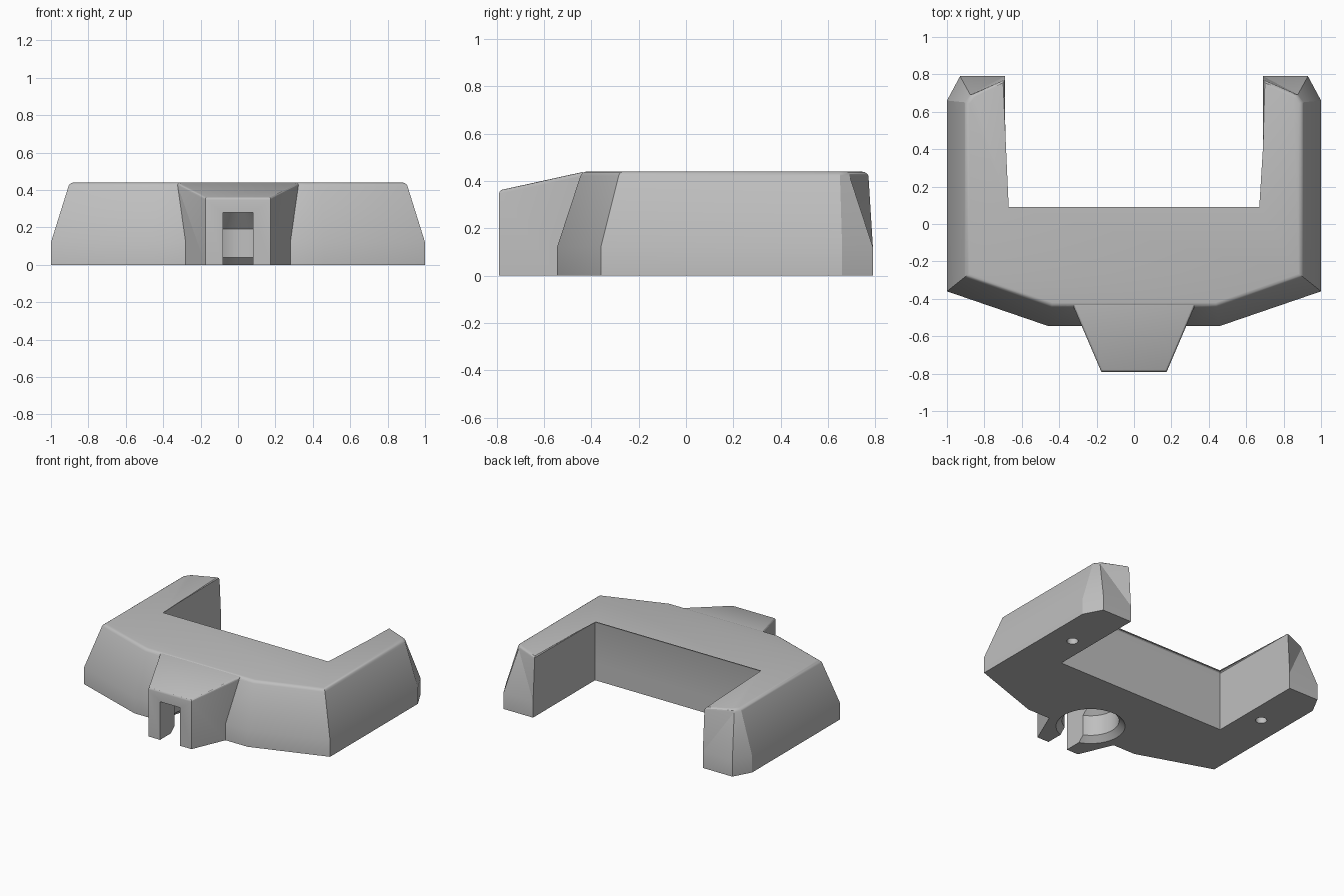
import bpy, bmesh, math

if "Cube" in bpy.data.objects:
    bpy.data.objects.remove(bpy.data.objects["Cube"], do_unlink=True)

grey = bpy.data.materials.new("plain grey")
grey.use_nodes = True
COLOUR = (0.52, 0.52, 0.52, 1)
grey.diffuse_color = COLOUR
grey.node_tree.nodes["Principled BSDF"].inputs["Base Color"].default_value = COLOUR


def finish(bm, name):
    bmesh.ops.recalc_face_normals(bm, faces=bm.faces)
    mesh = bpy.data.meshes.new(name)
    bm.to_mesh(mesh)
    bm.free()
    mesh.materials.append(grey)
    ob = bpy.data.objects.new(name, mesh)
    bpy.context.collection.objects.link(ob)
    return ob


def mirrored(half):
    return half + [(-x, y, z) for x, y, z in reversed(half)]


def combine(target, other, operation):
    bpy.context.view_layer.objects.active = target
    mod = target.modifiers.new(operation.lower(), 'BOOLEAN')
    mod.operation, mod.object, mod.solver = operation, other, 'EXACT'
    bpy.ops.object.modifier_apply(modifier=mod.name)
    bpy.data.objects.remove(other, do_unlink=True)


def bevel(bm, edges, width):
    bmesh.ops.bevel(bm, geom=edges, offset=width, segments=3, profile=0.5,
                    affect='EDGES', clamp_overlap=True)


# U-shaped body: upright foot, then sides leaning in to the flat top
foot = [(0.46, -0.545), (1, -0.36), (1, 0.66), (0.93, 0.79), (0.69, 0.79), (0.69, 0.07)]
crown = [(0.44, -0.44), (0.9, -0.28), (0.9, 0.65), (0.865, 0.695), (0.69, 0.77), (0.69, 0.07)]
bm = bmesh.new()
rings = [[bm.verts.new(p) for p in mirrored([(x, y, z) for x, y in plan])]
         for plan, z in ((foot, 0), (foot, 0.12), (crown, 0.44))]
n = len(rings[0])
for low, high in zip(rings, rings[1:]):
    for i in range(n):
        j = (i + 1) % n
        a, b, c, d = low[i], low[j], high[j], high[i]
        if high is rings[2] and i == 3:        # folded rear end of one arm
            bm.faces.new((a, b, d))
            bm.faces.new((b, c, d))
        elif high is rings[2] and i == n - 5:  # and of the other
            bm.faces.new((a, b, c))
            bm.faces.new((a, c, d))
        else:
            bm.faces.new((a, b, c, d))
bm.faces.new(rings[0])
top = bm.faces.new(rings[2])
bevel(bm, list(top.edges), 0.02)
body = finish(bm, "body")

# Tapered snout with a sloping top
plan = [(0.175, -0.79, 0.36), (0.325, -0.44, 0.437), (0.325, -0.3, 0.42)]
bm = bmesh.new()
high = [bm.verts.new(p) for p in mirrored(plan)]
low = [bm.verts.new((x, y, 0)) for x, y, z in mirrored(plan)]
for i in range(6):
    j = (i + 1) % 6
    bm.faces.new((low[i], low[j], high[j], high[i]))
bm.faces.new(low)
front = bm.faces.new((high[0], high[1], high[4], high[5]))
bm.faces.new((high[1], high[2], high[3], high[4]))
rim = [e for e in front.edges if min(v.co.y for v in e.verts) < -0.7]
bevel(bm, rim, 0.014)
combine(body, finish(bm, "snout"), 'UNION')


# Round cavity with chamfered mouth and tapered ceiling, plus screw holes
def lathe(name, profile, x, y, steps):
    bm = bmesh.new()
    pts = [bm.verts.new((r, 0, z)) for r, z in profile]
    edges = [bm.edges.new(pair) for pair in zip(pts, pts[1:])]
    bmesh.ops.spin(bm, geom=pts + edges, cent=(0, 0, 0), axis=(0, 0, 1),
                   angle=math.tau, steps=steps)
    bmesh.ops.remove_doubles(bm, verts=bm.verts, dist=0.0005)
    bmesh.ops.translate(bm, verts=bm.verts, vec=(x, y, 0))
    return finish(bm, name)


cavity = [(0, -0.05), (0.23, -0.05), (0.23, 0), (0.19, 0.04),
          (0.19, 0.19), (0.09, 0.3), (0, 0.3)]
combine(body, lathe("cavity", cavity, 0, -0.45, 64), 'DIFFERENCE')
hole = [(0, -0.05), (0.038, -0.05), (0.038, 0.2), (0, 0.2)]
for side in (-1, 1):
    combine(body, lathe("screw_hole", hole, side * 0.82, 0.34, 24), 'DIFFERENCE')

# Slot through the snout into the cavity
bm = bmesh.new()
bmesh.ops.create_cube(bm, size=1)
for v in bm.verts:
    v.co.x *= 0.16
    v.co.y = -0.5 if v.co.y > 0 else -0.9
    v.co.z = 0.28 if v.co.z > 0 else -0.1
combine(body, finish(bm, "slot"), 'DIFFERENCE')

# Soft rounding, crisp edges
bpy.ops.object.select_all(action='DESELECT')
body.select_set(True)
bpy.context.view_layer.objects.active = body
bpy.ops.object.shade_smooth_by_angle(angle=math.radians(25))
